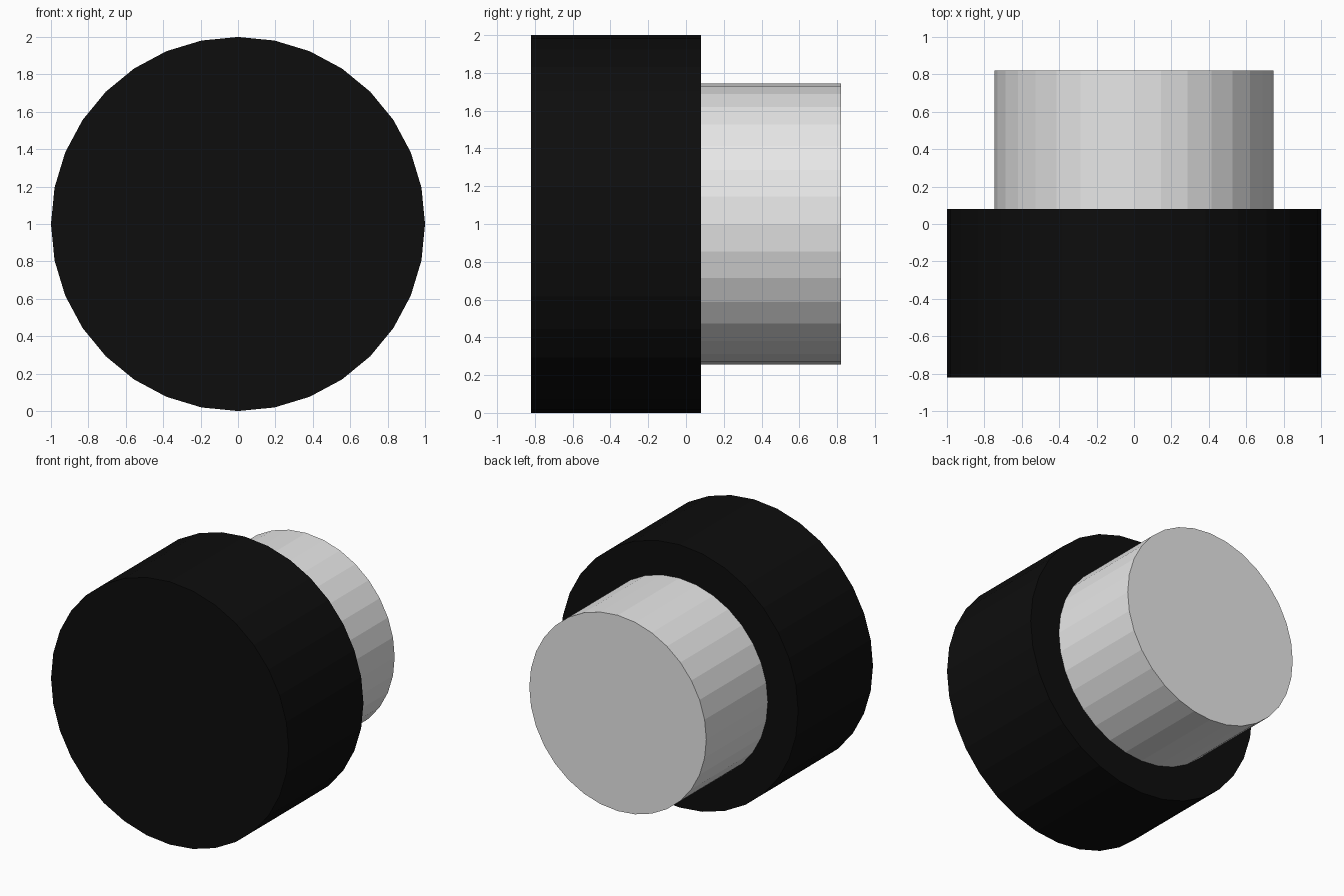
import bpy
import math

cube = bpy.data.objects.get("Cube")
if cube:
    bpy.data.objects.remove(cube, do_unlink=True)


def make_material(name, rgb):
    mat = bpy.data.materials.new(name)
    mat.use_nodes = True
    color = (*rgb, 1.0)
    mat.diffuse_color = color
    mat.node_tree.nodes["Principled BSDF"].inputs["Base Color"].default_value = color
    return mat


def disc(name, radius, y_front, y_back, mat):
    """Flat-shaded 32-sided cylinder lying along y."""
    bpy.ops.mesh.primitive_cylinder_add(
        vertices=32, radius=radius, depth=y_back - y_front,
        location=(0, (y_front + y_back) / 2, 1),
        rotation=(math.pi / 2, 0, 0))
    obj = bpy.context.object
    obj.name = name
    obj.data.materials.append(mat)
    return obj


black = make_material("black", (0.004, 0.004, 0.004))
light_grey = make_material("light grey", (0.8, 0.8, 0.8))

# Wide front drum
disc("front_drum", 1.0, -0.82, 0.08, black)

# Narrower rear hub, seated on the drum
disc("rear_hub", 0.745, 0.08, 0.82, light_grey)
